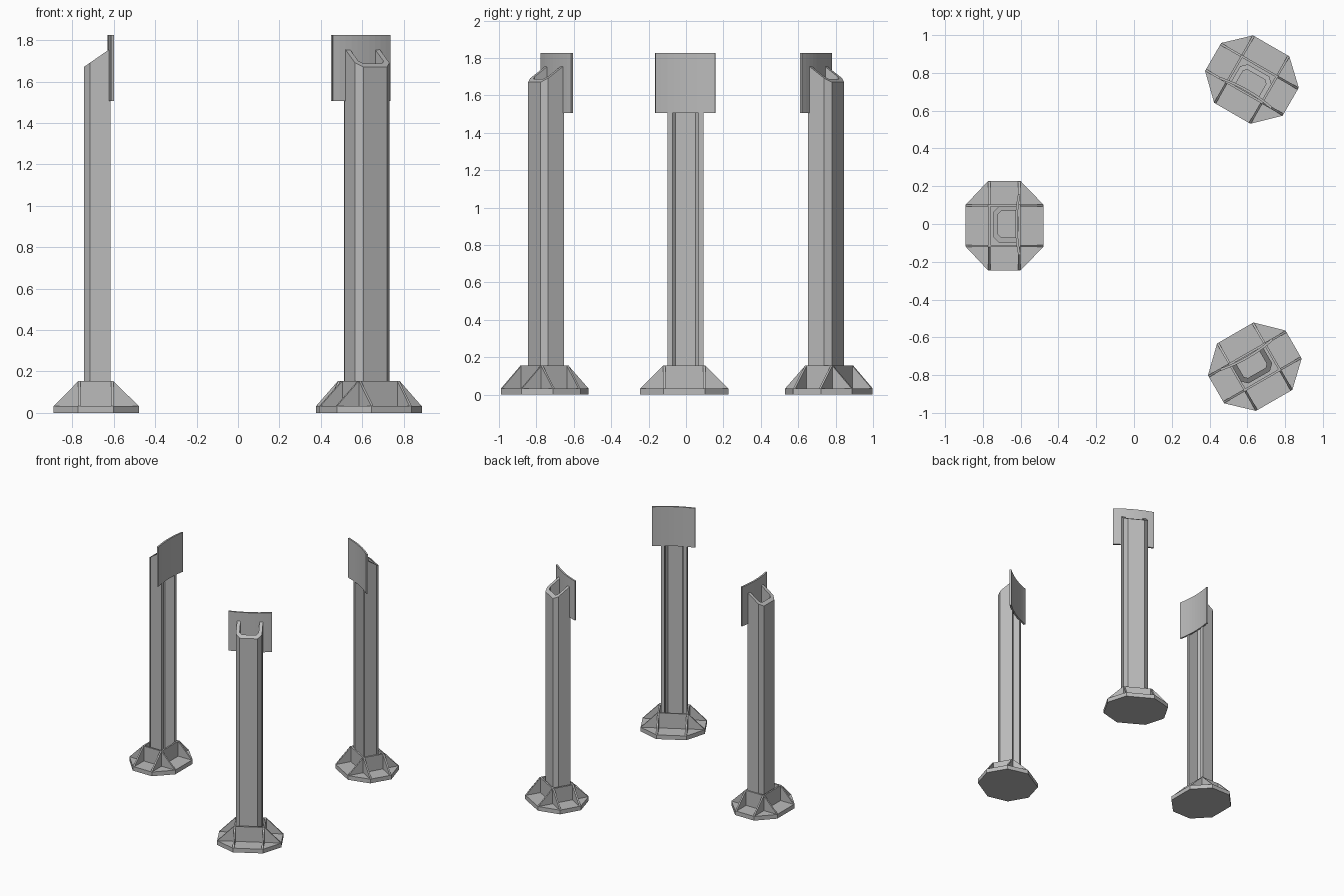
import bpy, bmesh, math
from mathutils import Matrix, Vector

cube = bpy.data.objects.get("Cube")
if cube:
    bpy.data.objects.remove(cube, do_unlink=True)

grey = bpy.data.materials.new("light_grey")
grey.use_nodes = True
colour = (0.5, 0.5, 0.5, 1)
grey.diffuse_color = colour
grey.node_tree.nodes["Principled BSDF"].inputs["Base Color"].default_value = colour

RING = Vector((0.1925, 0, 0))       # centre the three posts stand around


def prism(name, lower, upper, turn):
    """Solid between two matching outlines, turned about the ring centre."""
    bm = bmesh.new()
    a = [bm.verts.new(p) for p in lower]
    b = [bm.verts.new(p) for p in upper]
    n = len(a)
    bm.faces.new(a[::-1])
    bm.faces.new(b)
    for i in range(n):
        j = (i + 1) % n
        bm.faces.new((a[i], a[j], b[j], b[i]))
    bmesh.ops.recalc_face_normals(bm, faces=bm.faces)
    rot = Matrix.Translation(RING) @ Matrix.Rotation(turn, 4, "Z") @ Matrix.Translation(-RING)
    bm.transform(rot)
    mesh = bpy.data.meshes.new(name)
    bm.to_mesh(mesh)
    bm.free()
    mesh.materials.append(grey)
    obj = bpy.data.objects.new(name, mesh)
    bpy.context.collection.objects.link(obj)


def foot_plate(label, turn):
    x0, x1, x2, x3 = -0.891, -0.772, -0.601, -0.479
    y0, y1, y2, y3 = -0.246, -0.12, 0.102, 0.228
    outline = [(x0, y1), (x1, y0), (x2, y0), (x3, y1),
               (x3, y2), (x2, y3), (x1, y3), (x0, y2)]
    prism(label + "_foot_plate", [(x, y, 0) for x, y in outline],
          [(x, y, 0.034) for x, y in outline], turn)


def ribs(label, turn):
    # Crossing trapezoid gussets that box in the foot of the post
    half = 0.006
    low, mid, high = 0.005, 0.034, 0.155

    def shape(start, a, b, end):
        return [(start, low), (end, low), (end, mid), (b, high), (a, high), (start, mid)]

    for i, y in enumerate((-0.116, 0.098)):
        p = shape(-0.889, -0.77, -0.603, -0.481)
        prism(f"{label}_radial_rib_{i}", [(u, y - half, z) for u, z in p],
              [(u, y + half, z) for u, z in p], turn)
    for i, x in enumerate((-0.766, -0.607)):
        p = shape(-0.244, -0.122, 0.104, 0.226)
        prism(f"{label}_cross_rib_{i}", [(x - half, u, z) for u, z in p],
              [(x + half, u, z) for u, z in p], turn)


def post(label, turn):
    # Chamfered channel, open towards the ring centre, with a sloping top
    outer, inner, half, mid = -0.745, -0.616, 0.096, -0.002
    cut, wall, small = 0.03, 0.026, 0.016
    side = [(inner, half), (outer + cut, half), (outer, half - cut)]
    hole = [(outer + wall, half - wall - small),
            (outer + wall + small, half - wall), (inner, half - wall)]
    mirror = lambda pts: [(x, -y) for x, y in reversed(pts)]
    outline = side + mirror(side) + mirror(hole) + hole
    outline = [(x, y + mid) for x, y in outline]
    prism(label + "_post", [(x, y, 0.01) for x, y in outline],
          [(x, y, 1.671 + (x - outer) * 0.69) for x, y in outline], turn)


def curved_plate(label, turn):
    # Thin panel following the ring
    steps, spread = 10, math.asin(0.16 / 0.815)
    angles = [math.pi + 0.004 + spread * (2 * i / steps - 1) for i in range(steps + 1)]
    arc = lambda r, seq: [(RING.x + r * math.cos(t), r * math.sin(t)) for t in seq]
    outline = arc(0.822, angles) + arc(0.809, angles[::-1])
    prism(label + "_curved_plate", [(x, y, 1.507) for x, y in outline],
          [(x, y, 1.826) for x, y in outline], turn)


for label, degrees in (("right", 0), ("back_left", -120), ("front_left", 120)):
    turn = math.radians(degrees)
    for part in (foot_plate, ribs, post, curved_plate):
        part(label, turn)
